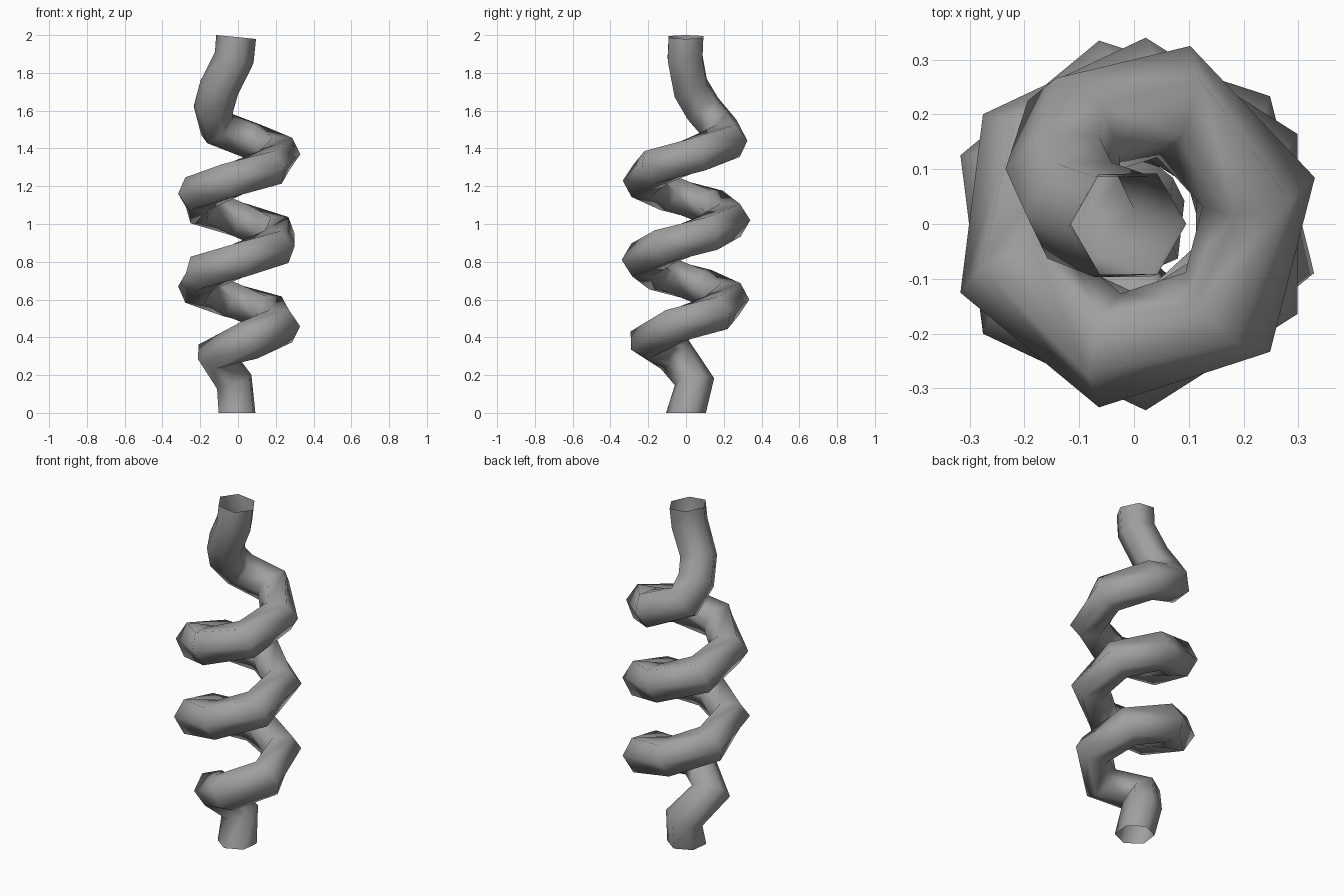
import bpy, bmesh, math
from mathutils import Vector

if "Cube" in bpy.data.objects:
    bpy.data.objects.remove(bpy.data.objects["Cube"], do_unlink=True)

SIDES, TUBE, COIL = 6, 0.106, 0.235
STEP = math.radians(57.6)

# Centre line: root stub, even coil, then a tip returning to the axis
root = [(-0.005, 0, 0), (-0.02, 0.045, 0.165), (-0.12, -0.06, 0.31), (0.06, -0.2, 0.385)]
coil = [(COIL * math.cos((k + 0.5) * STEP), COIL * math.sin((k + 0.5) * STEP), 0.915 + 0.07 * (k + 0.5))
        for k in range(-7, 8)]
tip = [(-0.11, 0.175, 1.51), (-0.13, 0.09, 1.61), (-0.1, 0.025, 1.72),
       (-0.02, -0.005, 1.88), (-0.01, 0, 1.99)]
path = [Vector(p) for p in root + coil + tip]
last = len(path) - 1


def tangent(i):
    a = (path[i] - path[max(i - 1, 0)]).normalized()
    b = (path[min(i + 1, last)] - path[i]).normalized()
    return (a + b).normalized()


tangents = [tangent(i) for i in range(last + 1)]
tangents[0] = Vector((0, 0, 1))
tangents[last] = Vector((0.1, 0, 1)).normalized()

# Each ring has one corner facing outward on the coil; the ends carry it on untwisted
outward = [None] * (last + 1)
first_coil, last_coil = len(root), len(root) + len(coil) - 1
for i in range(first_coil, last_coil + 1):
    radial = Vector((path[i].x, path[i].y, 0))
    outward[i] = (radial - tangents[i] * radial.dot(tangents[i])).normalized()


def carry(src, dst):
    turn = tangents[src].rotation_difference(tangents[dst])
    outward[dst] = turn @ outward[src]


for i in range(last_coil, last):
    carry(i, i + 1)
for i in range(first_coil, 0, -1):
    carry(i, i - 1)

# Open six-sided tube
bm = bmesh.new()
rings = []
for p, t, n in zip(path, tangents, outward):
    side = t.cross(n)
    angles = [math.tau * j / SIDES for j in range(SIDES)]
    rings.append([bm.verts.new(p + TUBE * (n * math.cos(a) + side * math.sin(a))) for a in angles])
for low, high in zip(rings, rings[1:]):
    for j in range(SIDES):
        k = (j + 1) % SIDES
        bm.faces.new((low[j], low[k], high[k], high[j])).smooth = True

mesh = bpy.data.meshes.new("coiled_stem")
bm.to_mesh(mesh)
bm.free()
stem = bpy.data.objects.new("coiled_stem", mesh)
bpy.context.collection.objects.link(stem)

grey = bpy.data.materials.new("plain_grey")
grey.use_nodes = True
colour = (0.35, 0.35, 0.35, 1)
grey.diffuse_color = colour
grey.node_tree.nodes["Principled BSDF"].inputs["Base Color"].default_value = colour
mesh.materials.append(grey)
